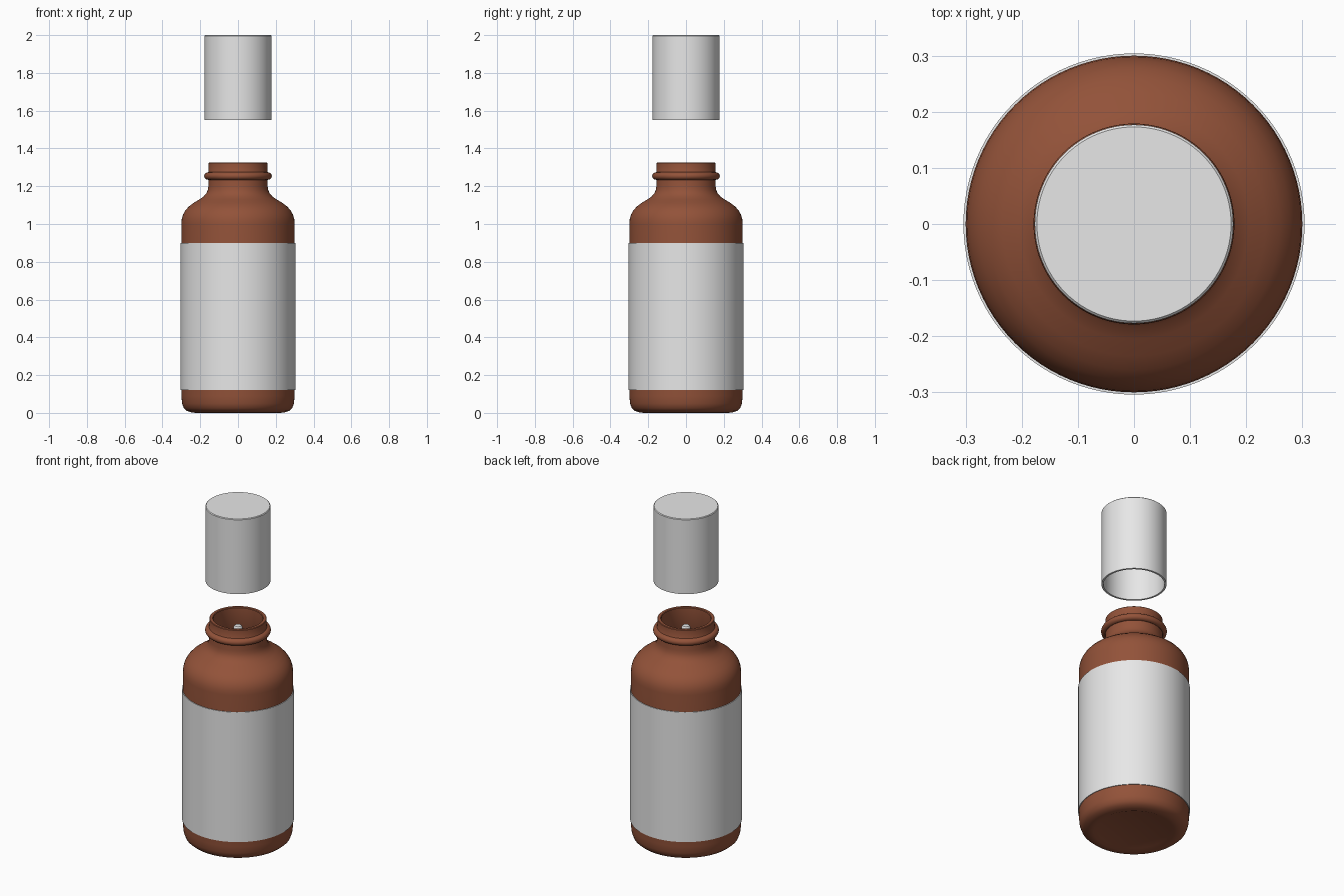
import bpy, bmesh, math

if "Cube" in bpy.data.objects:
    bpy.data.objects.remove(bpy.data.objects["Cube"])


def material(name, rgb):
    m = bpy.data.materials.new(name)
    m.diffuse_color = (*rgb, 1.0)
    m.use_nodes = True
    m.node_tree.nodes["Principled BSDF"].inputs["Base Color"].default_value = m.diffuse_color
    return m


AMBER = material("amber brown", (0.29, 0.085, 0.041))
WHITE = material("white", (0.8, 0.8, 0.8))


def lathe(name, profile, mat, closed=False, segments=96):
    """Spin an (r, z) profile about the z axis."""
    bm = bmesh.new()
    rings = []
    for r, z in profile:
        if r < 1e-6:
            rings.append([bm.verts.new((0, 0, z))])
        else:
            rings.append([bm.verts.new((r * math.cos(2 * math.pi * i / segments),
                                        r * math.sin(2 * math.pi * i / segments), z))
                          for i in range(segments)])
    pairs = list(zip(rings, rings[1:]))
    if closed:
        pairs.append((rings[-1], rings[0]))
    for a, b in pairs:
        for i in range(segments):
            j = (i + 1) % segments
            if len(a) == 1:
                bm.faces.new((a[0], b[j], b[i]))
            elif len(b) == 1:
                bm.faces.new((a[i], a[j], b[0]))
            else:
                bm.faces.new((a[i], a[j], b[j], b[i]))
    bmesh.ops.recalc_face_normals(bm, faces=bm.faces)
    me = bpy.data.meshes.new(name)
    bm.to_mesh(me)
    bm.free()
    me.materials.append(mat)
    ob = bpy.data.objects.new(name, me)
    bpy.context.collection.objects.link(ob)
    bpy.ops.object.select_all(action='DESELECT')
    ob.select_set(True)
    bpy.context.view_layer.objects.active = ob
    bpy.ops.object.shade_smooth_by_angle(angle=math.radians(35))
    return ob


# Bottle: rounded base, straight body, shoulder, neck bead, hollow inside
base = [(0, 0.008), (0.2, 0.008), (0.22, 0.0), (0.245, 0.002), (0.27, 0.01),
        (0.287, 0.025), (0.296, 0.05), (0.3, 0.09)]
shoulder = [(0.3, 1.0), (0.298, 1.025), (0.291, 1.05), (0.278, 1.073), (0.26, 1.093),
            (0.235, 1.112), (0.205, 1.13), (0.183, 1.145), (0.168, 1.162),
            (0.16, 1.18), (0.157, 1.2), (0.156, 1.235)]
bead = [(0.158 + 0.021 * math.sin(math.pi * k / 10),
         1.254 - 0.02 * math.cos(math.pi * k / 10)) for k in range(11)]
inside = [(0.156, 1.278), (0.156, 1.322), (0.153, 1.325), (0.138, 1.325), (0.135, 1.322),
          (0.135, 1.17), (0.16, 1.13), (0.23, 1.09), (0.27, 1.05), (0.28, 1.0),
          (0.28, 0.08), (0.25, 0.03), (0, 0.03)]
lathe("bottle", base + shoulder + bead + inside, AMBER)

# Wrapped label
lathe("label", [(0.299, 0.12), (0.304, 0.12), (0.304, 0.9), (0.299, 0.9)], WHITE, closed=True)

# Dip tube with small rounded tip, inside the neck
lathe("dip_tube", [(0, 0.1), (0.014, 0.1), (0.014, 1.25), (0.025, 1.257), (0.025, 1.27),
                   (0.018, 1.28), (0, 1.283)], WHITE, segments=24)

# Lifted hollow cap
lathe("cap", [(0, 2.0), (0.173, 2.0), (0.177, 1.996), (0.177, 1.55), (0.166, 1.55),
              (0.166, 1.985), (0, 1.985)], WHITE)
